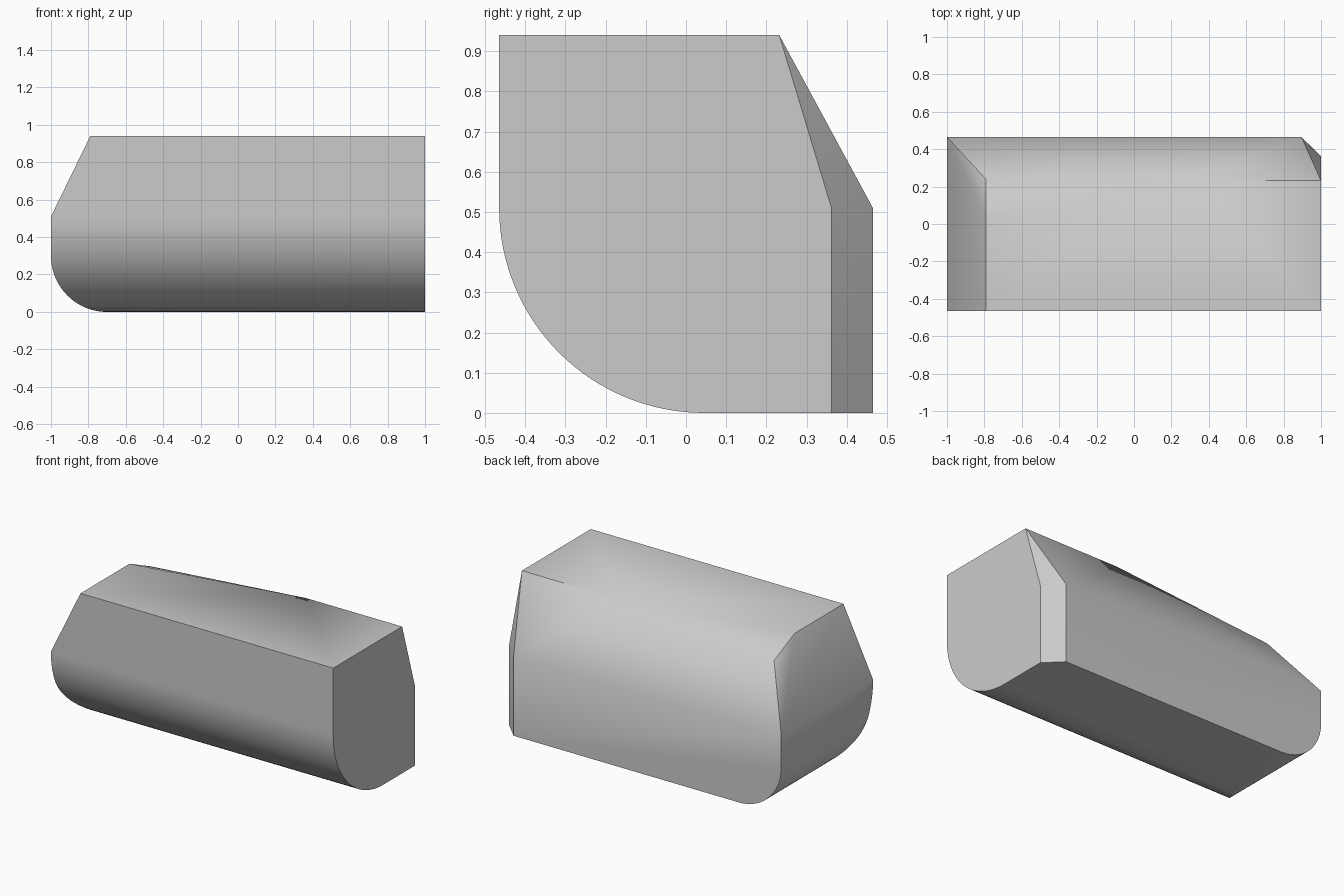
import bpy, bmesh
from math import sin, cos, pi
from mathutils import Vector

cube = bpy.data.objects.get("Cube")
if cube:
    bpy.data.objects.remove(cube, do_unlink=True)

# Main dimensions
W, D, H, SHOULDER = 1.0, 0.465, 0.94, 0.51
RIDGE_Y, RIDGE_X = 0.232, -0.79
X, Y, Z = Vector((1, 0, 0)), Vector((0, 1, 0)), Vector((0, 0, 1))
INSIDE = Vector((0, 0, SHOULDER))

bm = bmesh.new()
bmesh.ops.create_cube(bm, size=1)
for v in bm.verts:
    v.co = Vector((v.co.x * 2 * W, v.co.y * 2 * D, (v.co.z + 0.5) * H))


def cut(a, b, c):
    """Slice off everything beyond the plane through three points."""
    a, b, c = Vector(a), Vector(b), Vector(c)
    n = (b - a).cross(c - a).normalized()
    if n.dot(INSIDE - a) > 0:
        n = -n
    geom = bm.verts[:] + bm.edges[:] + bm.faces[:]
    bmesh.ops.bisect_plane(bm, geom=geom, dist=1e-6, plane_co=a,
                           plane_no=n, clear_outer=True)
    rim = [e for e in bm.edges if e.is_boundary]
    if rim:
        bmesh.ops.contextual_create(bm, geom=rim)


def round_edge(centre, side, along, radius, steps):
    """Round a lower edge with a quarter circle of flat slices."""
    pts = [centre + radius * (side * cos(t) - Z * sin(t))
           for t in (i * pi / 2 / steps for i in range(steps + 1))]
    for p, q in zip(pts, pts[1:]):
        cut(p, q, p + along)


# Rounded lower front and lower right end
round_edge(Vector((0, 0.045, SHOULDER)), -Y, X, SHOULDER, 32)
round_edge(Vector((-0.7, 0, 0.3)), -X, Y, 0.3, 24)

# Sloped upper back and upper right end
cut((0, D, SHOULDER), (1, D, SHOULDER), (0, RIDGE_Y, H))
cut((-W, 0, SHOULDER), (-W, 1, SHOULDER), (RIDGE_X, 0, H))

# Bevelled left back corner, tapering to a point at the top
bevel_back, bevel_end = Vector((0.895, D, SHOULDER)), Vector((W, 0.362, SHOULDER))
cut(bevel_back, bevel_end, bevel_back - Z)
cut(bevel_back, bevel_end, (W, RIDGE_Y, H))

# Dropped right back corner of the roof
corner = (-W, D, SHOULDER)
peak = (RIDGE_X, 0.238, 0.845)
roof_end, roof_back = (RIDGE_X, 0.03, H), (0.32, RIDGE_Y, H)
cut(roof_end, roof_back, peak)
cut(roof_back, peak, corner)
cut(roof_end, peak, corner)

bmesh.ops.remove_doubles(bm, verts=bm.verts[:], dist=1e-4)
bmesh.ops.recalc_face_normals(bm, faces=bm.faces[:])
mesh = bpy.data.meshes.new("body_block")
bm.to_mesh(mesh)
bm.free()

# Plain grey surface
grey = bpy.data.materials.new("light grey")
grey.use_nodes = True
colour = (0.6, 0.6, 0.6, 1)
grey.diffuse_color = colour
grey.node_tree.nodes["Principled BSDF"].inputs["Base Color"].default_value = colour
mesh.materials.append(grey)

body = bpy.data.objects.new("body_block", mesh)
bpy.context.collection.objects.link(body)
bpy.ops.object.select_all(action="DESELECT")
body.select_set(True)
bpy.context.view_layer.objects.active = body
bpy.ops.object.shade_smooth_by_angle(angle=pi / 6)
